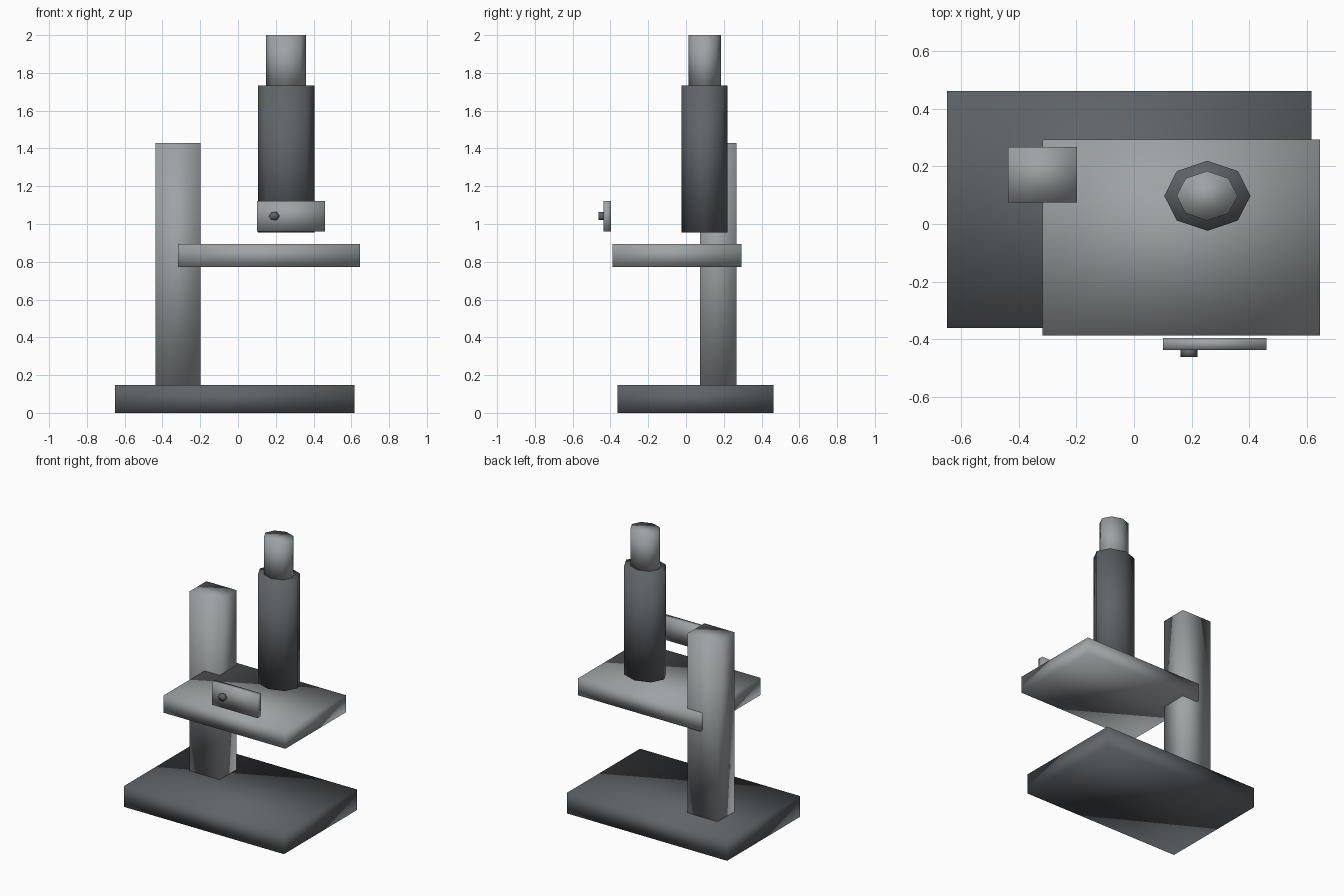
import bpy
from math import pi
from mathutils import Matrix, Vector

cube = bpy.data.objects.get("Cube")
if cube:
    bpy.data.objects.remove(cube, do_unlink=True)


def make_material(name, color):
    mat = bpy.data.materials.new(name)
    mat.use_nodes = True
    mat.diffuse_color = color
    mat.node_tree.nodes["Principled BSDF"].inputs["Base Color"].default_value = color
    return mat


light = make_material("light grey metal", (0.34, 0.365, 0.375, 1))
dark = make_material("dark grey metal", (0.115, 0.128, 0.138, 1))


def finish(name, mat):
    obj = bpy.context.object
    obj.name = name
    obj.data.materials.append(mat)
    # Soft shading runs across every edge, even on the boxes
    obj.data.shade_smooth()
    return obj


def box(name, mat, low, high):
    low, high = Vector(low), Vector(high)
    bpy.ops.mesh.primitive_cube_add(size=1)
    obj = finish(name, mat)
    obj.data.transform(Matrix.Diagonal((*(high - low), 1)))
    obj.location = (low + high) / 2
    return obj


def prism(name, mat, sides, center, size, turn=Matrix()):
    bpy.ops.mesh.primitive_cylinder_add(vertices=sides, radius=0.5, depth=1)
    obj = finish(name, mat)
    obj.data.transform(Matrix.Diagonal((*size, 1)) @ turn)
    obj.location = center
    return obj


# Stand: base, upright column and stage
box("base", dark, (-0.65, -0.362, 0), (0.617, 0.463, 0.148))
box("column", light, (-0.438, 0.075, 0.14), (-0.198, 0.268, 1.43))
box("stage", light, (-0.318, -0.388, 0.772), (0.647, 0.294, 0.895))

# Tube with the narrower eyepiece on top
prism("tube", dark, 8, (0.255, 0.098, 1.344), (0.3, 0.243, 0.776))
prism("eyepiece", light, 8, (0.254, 0.098, 1.855), (0.212, 0.172, 0.29))

# Floating front plate and its knob, whose axis points forward
box("front_plate", light, (0.1, -0.438, 0.96), (0.461, -0.397, 1.122))
forward = Matrix.Rotation(pi / 2, 4, "X") @ Matrix.Rotation(pi / 2, 4, "Z")
prism("knob", dark, 6, (0.191, -0.447, 1.042), (0.058, 0.03, 0.05), forward)
